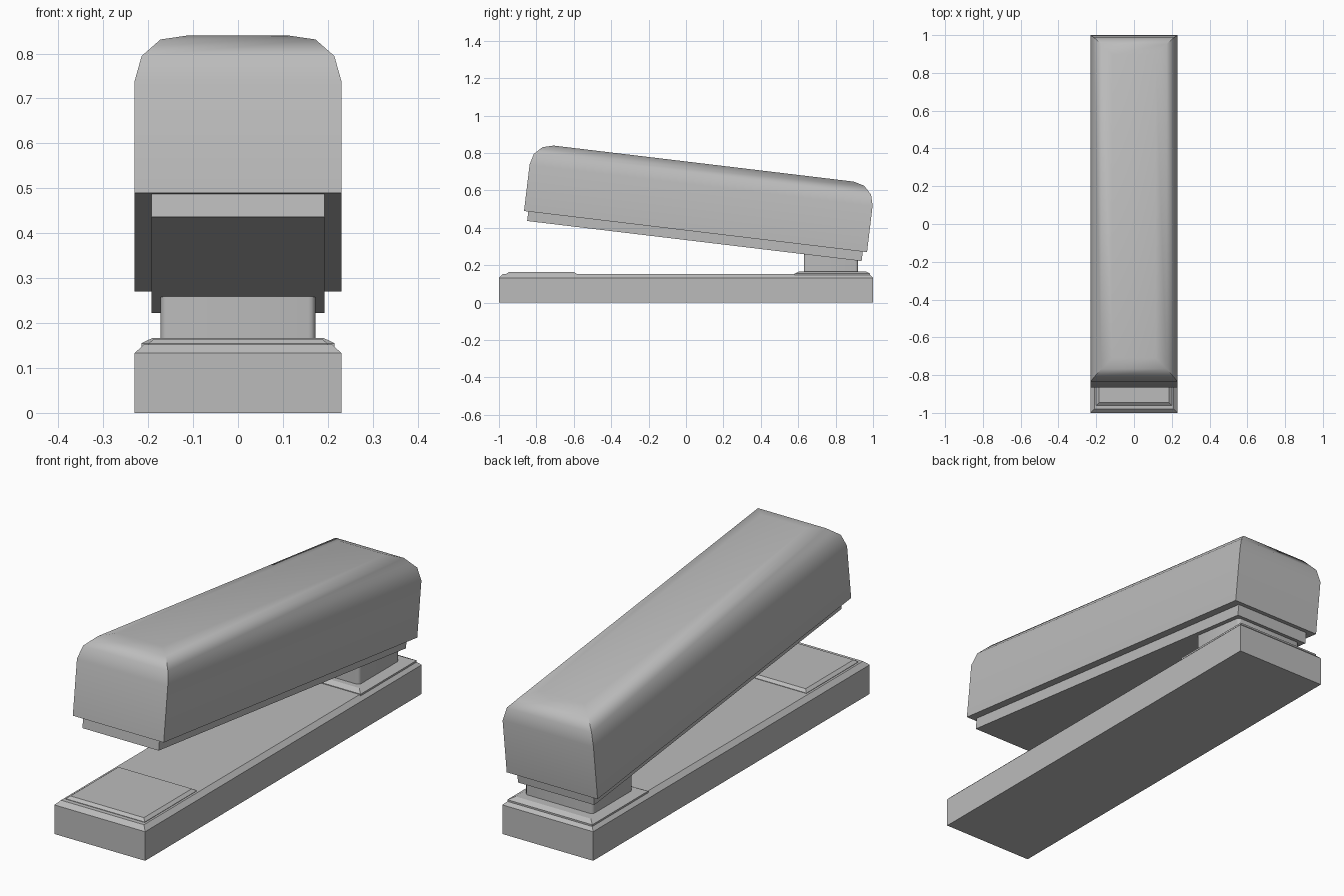
import bpy, bmesh, math
from mathutils import Matrix

cube = bpy.data.objects.get("Cube")
if cube:
    bpy.data.objects.remove(cube, do_unlink=True)

grey = bpy.data.materials.new("plain_grey")
grey.use_nodes = True
colour = (0.5, 0.5, 0.5, 1)
grey.diffuse_color = colour
grey.node_tree.nodes["Principled BSDF"].inputs["Base Color"].default_value = colour


def stacked(name, half_width, y0, y1, rings, transform=None, upright_bevel=0, smooth=None):
    """Closed block from rectangular rings, each given as (height, inset)."""
    bm = bmesh.new()
    loops = []
    for z, d in rings:
        w = half_width - d
        corners = ((-w, y0 + d), (w, y0 + d), (w, y1 - d), (-w, y1 - d))
        loops.append([bm.verts.new((x, y, z)) for x, y in corners])
    for low, high in zip(loops, loops[1:]):
        for i in range(4):
            j = (i + 1) % 4
            bm.faces.new((low[i], low[j], high[j], high[i]))
    bm.faces.new(loops[0][::-1])
    bm.faces.new(loops[-1])
    if upright_bevel:
        uprights = [e for e in bm.edges
                    if abs(e.verts[0].co.z - e.verts[1].co.z) > 0.01]
        bmesh.ops.bevel(bm, geom=uprights, offset=upright_bevel, segments=3,
                        profile=0.5, affect='EDGES')
    if transform:
        bm.transform(transform)
    bmesh.ops.recalc_face_normals(bm, faces=bm.faces[:])
    mesh = bpy.data.meshes.new(name)
    bm.to_mesh(mesh)
    bm.free()
    mesh.materials.append(grey)
    obj = bpy.data.objects.new(name, mesh)
    bpy.context.collection.objects.link(obj)
    if smooth:
        bpy.ops.object.select_all(action='DESELECT')
        obj.select_set(True)
        bpy.context.view_layer.objects.active = obj
        bpy.ops.object.shade_smooth_by_angle(angle=math.radians(smooth))
    return obj


# Base with chamfered rim, front staple plate and rear hinge plate
stacked("base", 0.23, -1, 1, [(0, 0), (0.133, 0), (0.152, 0.02)])
stacked("staple_plate", 0.2, -0.96, -0.585, [(0.145, 0), (0.154, 0), (0.165, 0.014)])
stacked("hinge_plate", 0.215, 0.58, 0.985, [(0.145, 0), (0.155, 0), (0.167, 0.025)])

# Hinge post, its top buried in the arm
stacked("hinge_post", 0.172, 0.63, 0.92, [(0.16, 0), (0.29, 0)],
        upright_bevel=0.015, smooth=40)

# Tilted arm: rounded cover and the narrower magazine under it
tilt = Matrix.Translation((0, -0.866, 0.49)) @ Matrix.Rotation(-math.atan(0.12), 4, 'X')
length, straight, radius = 1.847, 0.251, 0.115
arc = [math.radians(a) for a in (0, 30, 60, 90)]
cover_rings = [(0, 0)] + [(straight + radius * math.sin(a), radius * (1 - math.cos(a)))
                          for a in arc]
stacked("arm_cover", 0.23, 0, length, cover_rings, tilt, smooth=40)
stacked("magazine", 0.193, 0.023, length - 0.023, [(-0.051, 0), (0.02, 0)], tilt)
